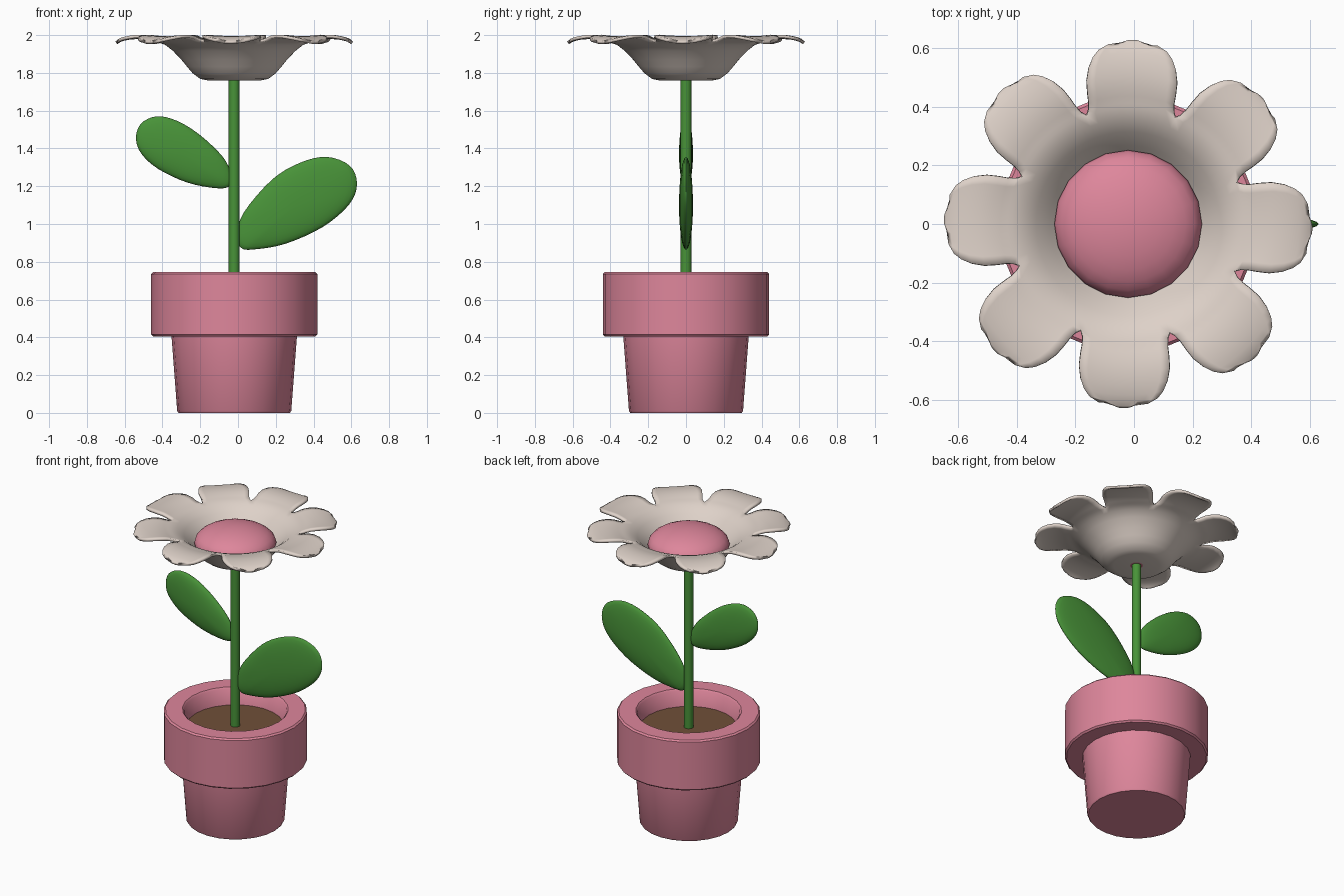
import bpy, bmesh, math
from mathutils import Vector

if "Cube" in bpy.data.objects:
    bpy.data.objects.remove(bpy.data.objects["Cube"])

CX = -0.02  # stem axis


def material(name, col):
    m = bpy.data.materials.new(name)
    m.diffuse_color = (*col, 1)
    m.use_nodes = True
    m.node_tree.nodes["Principled BSDF"].inputs["Base Color"].default_value = m.diffuse_color
    return m


PINK = material("pink", (0.73, 0.24, 0.33))
CREAM = material("cream", (0.73, 0.64, 0.58))
GREEN = material("leaf green", (0.065, 0.29, 0.04))
BROWN = material("soil brown", (0.16, 0.08, 0.04))


def finish(bm, name, mat, angle=40, recalc=True):
    bmesh.ops.remove_doubles(bm, verts=bm.verts, dist=1e-5)
    if recalc:
        bmesh.ops.recalc_face_normals(bm, faces=bm.faces)
    me = bpy.data.meshes.new(name)
    bm.to_mesh(me)
    bm.free()
    me.materials.append(mat)
    ob = bpy.data.objects.new(name, me)
    bpy.context.collection.objects.link(ob)
    bpy.ops.object.select_all(action='DESELECT')
    ob.select_set(True)
    bpy.context.view_layer.objects.active = ob
    bpy.ops.object.shade_smooth_by_angle(angle=math.radians(angle))
    return ob


def lathe(name, profile, mat, n=20, angle=40):
    bm = bmesh.new()
    rings = []
    for i in range(n):
        a = 2 * math.pi * i / n
        rings.append([bm.verts.new((CX + r * math.cos(a), r * math.sin(a), z))
                      for r, z in profile])
    for i in range(n):
        p, q = rings[i], rings[(i + 1) % n]
        for j in range(len(profile) - 1):
            bm.faces.new((p[j], q[j], q[j + 1], p[j + 1]))
    return finish(bm, name, mat, angle)


# Pot with thick rim, soil and stem
lathe("pot", [(0, 0), (.295, 0), (.302, .01), (.332, .405), (.43, .405), (.44, .415),
              (.44, .735), (.43, .745), (.325, .745), (.315, .735), (.295, .62), (0, .62)],
      PINK, 24)
lathe("soil", [(0, .60), (.297, .60), (.297, .635), (0, .635)], BROWN, 24)
lathe("stem", [(0, .60), (.029, .60), (.029, 1.77), (0, 1.77)], GREEN, 16)

# Flower centre: flattened ball
ball = [(.252 * math.cos(t), 1.87 + .112 * math.sin(t))
        for t in [math.pi * (k / 14 - .5) for k in range(15)]]
lathe("flower_centre", ball, PINK, 20, 60)

# Flower: cup that splits into eight petals (radius, height, half angle)
ROWS = [(0, 1.76, 22.5), (.14, 1.76, 22.5), (.18, 1.768, 22.5), (.22, 1.798, 22.5),
        (.25, 1.833, 22.5), (.28, 1.87, 22.5), (.325, 1.917, 22.5), (.365, 1.948, 22.5),
        (.40, 1.96, 22.5), (.415, 1.963, 20.8), (.44, 1.969, 19.6), (.47, 1.976, 18.9),
        (.51, 1.979, 17.8), (.55, 1.977, 15.8), (.58, 1.971, 13.6), (.60, 1.965, 11.3),
        (.613, 1.957, 8), (.62, 1.952, 4)]
STEPS = 10
bm = bmesh.new()
for k in range(8):
    grid = []
    for r, z, half in ROWS:
        row = []
        for s in range(STEPS + 1):
            t = 2 * s / STEPS - 1
            a = math.radians(45 * k - 1.5 + t * half)
            lift = .007 * t * t * min(1, max(0, (r - .38) / .1))
            row.append(bm.verts.new((CX + r * math.cos(a), r * math.sin(a), z + lift)))
        grid.append(row)
    for p, q in zip(grid, grid[1:]):
        for s in range(STEPS):
            bm.faces.new((p[s], q[s], q[s + 1], p[s + 1]))
petals = finish(bm, "petals", CREAM, 60, recalc=False)
sol = petals.modifiers.new("thickness", 'SOLIDIFY')
sol.thickness = .016
sol.offset = 1


def leaf(name, outline, thick=.037, sub=4, rings=8):
    """Pillow-shaped leaf from a smooth closed outline in the x-z plane."""
    pts, n = [Vector(p) for p in outline], len(outline)
    loop = []
    for i in range(n):
        a, b, c, d = (pts[(i + o) % n] for o in (-1, 0, 1, 2))
        for s in range(sub):
            t = s / sub
            loop.append(.5 * (2 * b + (c - a) * t + (2 * a - 5 * b + 4 * c - d) * t * t
                              + (3 * b - a - 3 * c + d) * t ** 3))
    mid = sum(loop, Vector((0, 0))) / len(loop)
    bm = bmesh.new()
    prev = None
    for k in range(2 * rings + 1):
        ang = math.pi * (k / (2 * rings) - .5)
        ring = []
        for p in loop:
            q = mid + (p - mid) * math.cos(ang)
            ring.append(bm.verts.new((q.x, thick * math.sin(ang), q.y)))
        if prev:
            for i in range(len(loop)):
                j = (i + 1) % len(loop)
                bm.faces.new((prev[i], prev[j], ring[j], ring[i]))
        prev = ring
    return finish(bm, name, GREEN, 75)


leaf("right_leaf", [(-.005, .94), (.03, 1.06), (.18, 1.235), (.33, 1.325), (.47, 1.355),
                    (.59, 1.31), (.63, 1.215), (.59, 1.105), (.45, .985), (.25, .895),
                    (.08, .865), (.015, .875)])
leaf("left_leaf", [(-.045, 1.20), (-.035, 1.26), (-.08, 1.355), (-.2, 1.47), (-.32, 1.545),
                   (-.43, 1.57), (-.515, 1.53), (-.54, 1.45), (-.51, 1.37), (-.42, 1.29),
                   (-.27, 1.22), (-.12, 1.19)])
